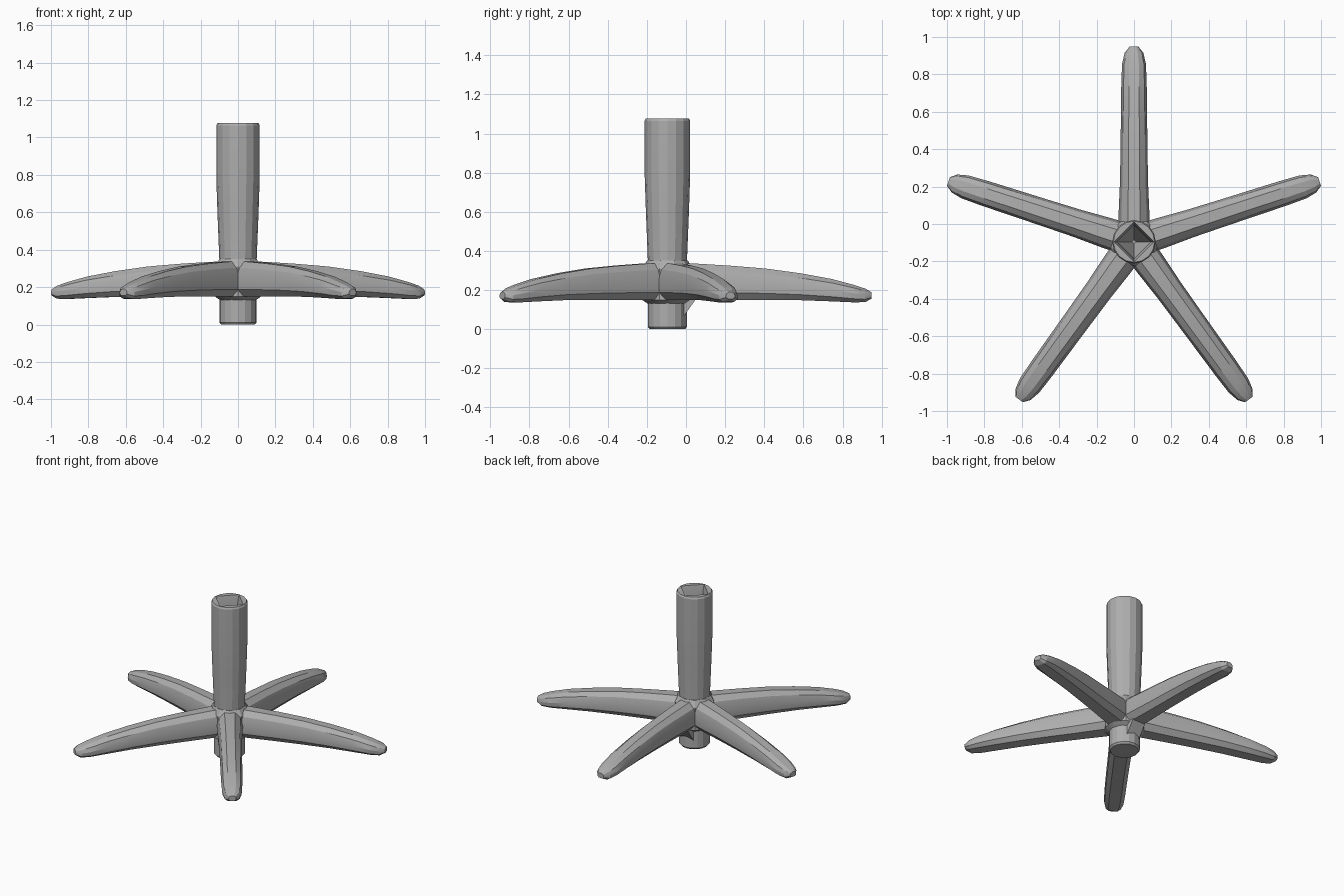
import bpy, bmesh, math
from mathutils import Vector, Matrix

cube = bpy.data.objects.get("Cube")
if cube:
    bpy.data.objects.remove(cube, do_unlink=True)

CENTRE = Vector((0, -0.095, 0))

grey = bpy.data.materials.new("plain_grey")
grey.use_nodes = True
grey.diffuse_color = (0.42, 0.42, 0.42, 1)
grey.node_tree.nodes["Principled BSDF"].inputs["Base Color"].default_value = grey.diffuse_color


def loft(name, rings, angle=30, turn=0):
    """Skin a list of equal-length point rings and cap both ends."""
    bm = bmesh.new()
    loops = [[bm.verts.new(p) for p in ring] for ring in rings]
    for a, b in zip(loops, loops[1:]):
        for i in range(len(a)):
            j = (i + 1) % len(a)
            bm.faces.new((a[i], a[j], b[j], b[i]))
    bm.faces.new(loops[0][::-1])
    bm.faces.new(loops[-1])
    bmesh.ops.recalc_face_normals(bm, faces=bm.faces)
    bm.transform(Matrix.Translation(CENTRE) @ Matrix.Rotation(turn, 4, "Z"))
    mesh = bpy.data.meshes.new(name)
    bm.to_mesh(mesh)
    bm.free()
    mesh.materials.append(grey)
    obj = bpy.data.objects.new(name, mesh)
    bpy.context.collection.objects.link(obj)
    bpy.ops.object.select_all(action="DESELECT")
    obj.select_set(True)
    bpy.context.view_layer.objects.active = obj
    bpy.ops.object.shade_smooth_by_angle(angle=math.radians(angle))
    return obj


def circle(radius, z, sides=16):
    return [(radius * math.cos(math.tau * i / sides),
             radius * math.sin(math.tau * i / sides), z) for i in range(sides)]


def diamond(radius, z, sides=16):
    """Square with corners on the axes, with as many points as a circle ring."""
    ring = []
    for i in range(sides):
        a = math.tau * i / sides
        k = radius / (abs(math.cos(a)) + abs(math.sin(a)))
        ring.append((k * math.cos(a), k * math.sin(a), z))
    return ring


# Central column, flared slightly upward, with a tapering square socket on top
outer = [(0.09, 0), (0.1, 0.012), (0.1, 0.2), (0.1, 0.35),
         (0.11, 0.6), (0.116, 0.78), (0.116, 1.065), (0.11, 1.077)]
socket = [(0.106, 1.077), (0.092, 1.03), (0.085, 0.9), (0.01, 0.72)]
loft("column", [circle(r, z) for r, z in outer] + [diamond(r, z) for r, z in socket], 12)

# Hub collar joining the five arms
loft("hub", [circle(r, z, 10) for r, z in
             [(0.1, 0.13), (0.13, 0.15), (0.13, 0.31), (0.105, 0.35)]],
     turn=math.radians(18))

# Arm stations: distance from the axis, half width, underside height, top height
stations = [(0.04, 0.085, 0.15, 0.345), (0.16, 0.082, 0.15, 0.34),
            (0.32, 0.075, 0.15, 0.33), (0.5, 0.072, 0.15, 0.315),
            (0.68, 0.07, 0.148, 0.29), (0.84, 0.068, 0.142, 0.26),
            (0.95, 0.064, 0.137, 0.23), (1.01, 0.05, 0.138, 0.21),
            (1.043, 0.024, 0.155, 0.19)]
# Arm cross-section: fraction of the half width and of the height
section = [(-0.55, 0), (0.55, 0), (0.95, 0.2), (1, 0.5), (0.82, 0.8), (0.4, 0.97),
           (-0.4, 0.97), (-0.82, 0.8), (-1, 0.5), (-0.95, 0.2)]
names = ["back", "back_right", "front_right", "front_left", "back_left"]
for i, name in enumerate(names):
    rings = [[(d, u * w, lo + v * (hi - lo)) for u, v in section]
             for d, w, lo, hi in stations]
    loft(name + "_arm", rings, 25, math.radians(90 + 72 * i))

# Small gusset bracing the back arm against the column
loft("gusset", [[(x, 0.08, 0.06), (x, 0.15, 0.16), (x, 0.06, 0.16)]
                for x in (-0.05, 0.05)])
